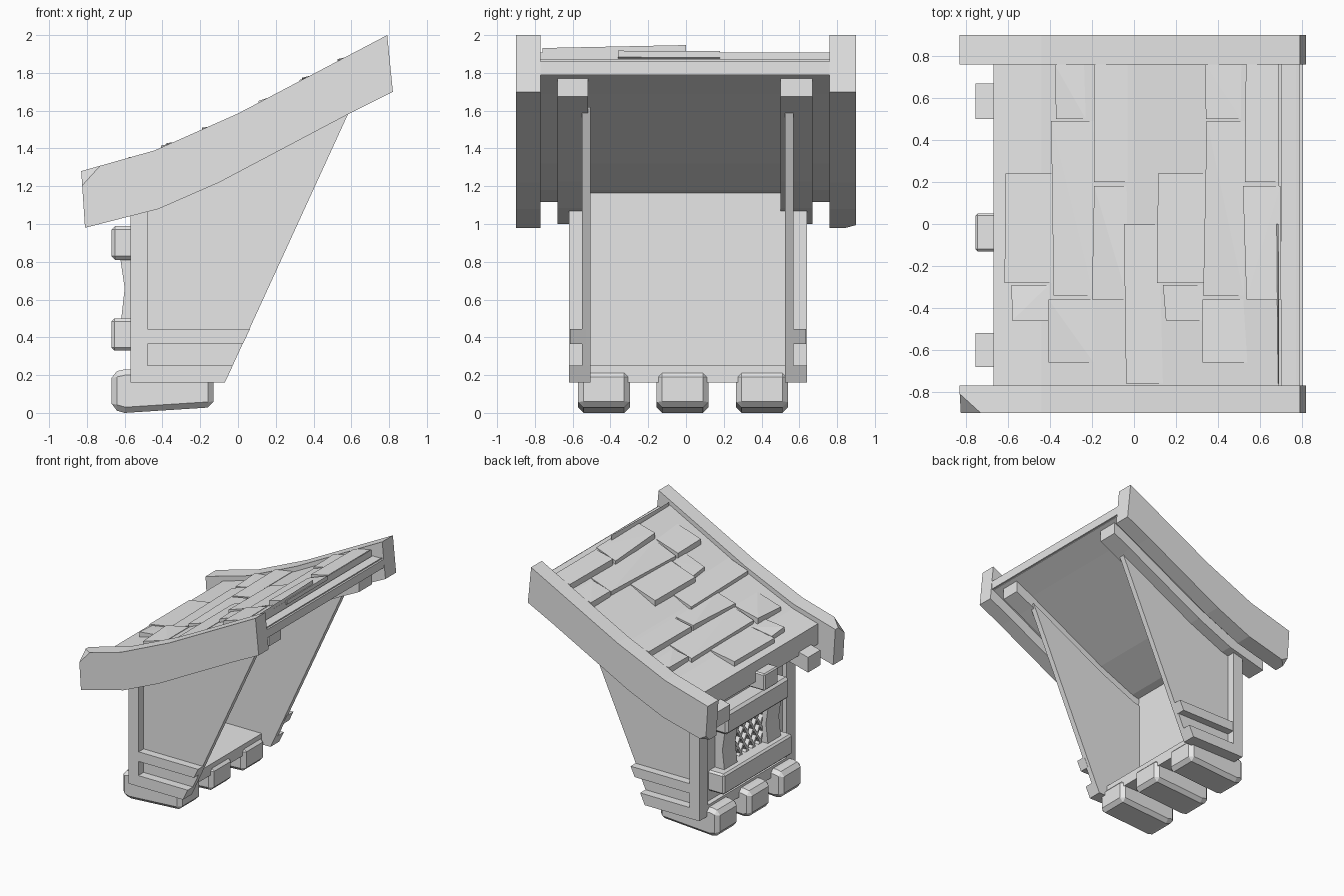
import bpy, bmesh, random
from mathutils import Vector, Matrix

random.seed(4)
if "Cube" in bpy.data.objects:
    bpy.data.objects.remove(bpy.data.objects["Cube"])

GREY = (0.8, 0.8, 0.8, 1)
mat = bpy.data.materials.new("plain_grey")
mat.use_nodes = True
mat.diffuse_color = GREY
mat.node_tree.nodes["Principled BSDF"].inputs["Base Color"].default_value = GREY

# Roof curve: upper and lower edges of the barge boards
TOP = [(-0.83, 1.28), (-0.44, 1.39), (0.0, 1.585), (0.79, 2.0)]
LOW = [(-0.81, 0.98), (-0.42, 1.08), (-0.1, 1.22), (0.6, 1.59), (0.82, 1.7)]
MID = 0.01


def height(curve, x):
    for (xa, za), (xb, zb) in zip(curve, curve[1:]):
        if x <= xb:
            break
    return za + (zb - za) * (x - xa) / (xb - xa)


def edge(curve, x0, x1, lift):
    xs = [x0] + [p[0] for p in curve if x0 < p[0] < x1] + [x1]
    return [(x, height(curve, x) + lift) for x in xs]


def finish(name, bm):
    bmesh.ops.recalc_face_normals(bm, faces=bm.faces)
    mesh = bpy.data.meshes.new(name)
    bm.to_mesh(mesh)
    bm.free()
    mesh.materials.append(mat)
    obj = bpy.data.objects.new(name, mesh)
    bpy.context.collection.objects.link(obj)
    return obj


def slice_off(bm, point, normal):
    geom = bm.verts[:] + bm.edges[:] + bm.faces[:]
    bmesh.ops.bisect_plane(bm, geom=geom, plane_co=point, plane_no=normal, clear_outer=True)
    bmesh.ops.holes_fill(bm, edges=[e for e in bm.edges if e.is_boundary])


def prism(name, outline, y0, y1, cuts=()):
    bm = bmesh.new()
    near = bm.faces.new([bm.verts.new((x, y0, z)) for x, z in outline])
    out = bmesh.ops.extrude_face_region(bm, geom=[near], use_keep_orig=True)
    verts = [v for v in out["geom"] if isinstance(v, bmesh.types.BMVert)]
    bmesh.ops.translate(bm, verts=verts, vec=(0, y1 - y0, 0))
    for point, normal in cuts:
        slice_off(bm, point, normal)
    return finish(name, bm)


def box(name, x0, x1, y0, y1, z0, z1, bevel=0):
    obj = prism(name, [(x0, z0), (x1, z0), (x1, z1), (x0, z1)], y0, y1)
    if bevel:
        mod = obj.modifiers.new("Bevel", "BEVEL")
        mod.width, mod.segments = bevel, 1
    return obj


def band(name, x0, x1, low, high, y0, y1, cuts=()):
    upper = edge(high[0], x0, x1, high[1])
    return prism(name, edge(low[0], x0, x1, low[1]) + upper[::-1], y0, y1, cuts)


# Barge boards, the front one with a chipped corner
barge = LOW + TOP[::-1]
prism("front_barge_board", barge, -0.9, -0.77,
      [(Vector((-0.73, -0.9, 1.308)), Vector((-0.55, -0.45, 0.5)))])
prism("back_barge_board", barge, 0.76, 0.9,
      [(Vector((-0.8, 0.9, 1.02)), Vector((-0.4, 0.6, -0.7)))])

# Roof deck, shingle bed and rafters
band("roof_deck", -0.67, 0.79, (LOW, 0.1), (TOP, -0.13), -0.77, 0.76)
box("ridge_trim", 0.7, 0.805, -0.77, 0.76, 1.79, 1.86)
band("shingle_bed", -0.67, 0.69, (TOP, -0.14), (TOP, -0.04), -0.77, 0.76)
for side, y0, y1 in (("front", -0.68, -0.52), ("back", 0.5, 0.67)):
    band(side + "_rafter", -0.755, 0.76, (LOW, 0.005), (LOW, 0.13), y0, y1)
box("middle_rafter_end", -0.755, -0.5, -0.13, 0.05, 1.06, 1.2, 0.01)

# Wedge shingles, thick at the downhill edge: x0, x1, y0, y1, thickness
TILES = [(-0.61, -0.38, -0.28, 0.24, 0.045), (-0.59, -0.40, -0.46, -0.29, 0.035),
         (-0.40, -0.20, -0.66, -0.36, 0.04), (-0.39, -0.20, -0.34, 0.49, 0.03),
         (-0.38, -0.23, 0.5, 0.76, 0.045), (-0.20, -0.03, -0.36, 0.18, 0.035),
         (-0.20, -0.03, 0.2, 0.76, 0.04), (-0.04, 0.13, -0.76, 0.0, 0.03)]
for shift in (0, 0.73):
    for i, (x0, x1, y0, y1, thick) in enumerate(TILES):
        x0, x1 = x0 + shift, min(x1 + shift, 0.69)
        bm = bmesh.new()
        for x, lift in ((x0, thick), (x1, 0.004)):
            for y in (y0, y1):
                px = x + random.uniform(-0.012, 0.012)
                base = height(TOP, px) - 0.04
                wobble = random.uniform(-0.008, 0.012) if lift > 0.01 else 0
                bm.verts.new((px, y, base - 0.03))
                bm.verts.new((px, y, base + lift + wobble))
        bmesh.ops.convex_hull(bm, input=bm.verts)
        finish("shingle", bm)

# Side walls with corner posts, base boards and ledges
def slope(z):
    return -0.07 + (z - 0.16) * 0.67 / 1.43


wall_top = edge(LOW, -0.52, 0.6, 0.03)[::-1]
for side, s in (("front", -1), ("back", 1)):
    def ys(inner, outer):
        return sorted((MID + s * inner, MID + s * outer))

    prism(side + "_side_wall", [(-0.52, 0.2), (slope(0.2), 0.2)] + wall_top, *ys(0.515, 0.56))
    prism(side + "_base_board",
          [(-0.57, 0.16), (slope(0.16), 0.16), (slope(0.25), 0.25), (-0.57, 0.25)], *ys(0.515, 0.63))
    prism(side + "_ledge",
          [(-0.57, 0.365), (slope(0.365), 0.365), (slope(0.445), 0.445), (-0.57, 0.445)], *ys(0.54, 0.625))
    box(side + "_corner_post", -0.57, -0.48, *ys(0.515, 0.63), 0.16, 1.12)

# Gable wall, floor and floor beams
box("window_wall", -0.53, -0.48, -0.51, 0.53, 0.16, 1.19)
box("sole_plate", -0.57, -0.48, -0.51, 0.53, 0.16, 0.25)
box("floor", -0.53, -0.15, -0.51, 0.53, 0.16, 0.25)
for y in (-0.435, -0.018, 0.402):
    beam = prism("floor_beam", [(-0.67, 0.02), (-0.6, 0.0), (-0.13, 0.03), (-0.13, 0.22),
                                (-0.6, 0.23), (-0.67, 0.215)], y - 0.138, y + 0.138)
    mod = beam.modifiers.new("Bevel", "BEVEL")
    mod.width, mod.segments = 0.03, 1

# Window: sill, head, waisted jambs and diamond lattice
box("window_sill", -0.67, -0.5, -0.44, 0.46, 0.33, 0.5, 0.015)
box("window_head", -0.67, -0.5, -0.4, 0.42, 0.81, 0.99, 0.02)
for s in (-1, 1):
    prism("window_jamb", [(-0.5, 0.48), (-0.62, 0.48), (-0.6, 0.66), (-0.625, 0.83), (-0.5, 0.83)],
          *sorted((MID + s * 0.2, MID + s * 0.37)))
for turn in (-1, 1):
    for step in range(-4, 5):
        bm = bmesh.new()
        place = (Matrix.Translation((-0.55, MID + step * 0.085, 0.655))
                 @ Matrix.Rotation(turn * 0.56, 4, 'X') @ Matrix.Diagonal((0.04, 0.018, 0.8, 1)))
        bmesh.ops.create_cube(bm, size=1, matrix=place)
        for axis, reach in ((Vector((0, 1, 0)), 0.21), (Vector((0, 0, 1)), 0.165)):
            for s in (-1, 1):
                slice_off(bm, Vector((-0.55, MID, 0.655)) + axis * s * reach, axis * s)
        if bm.faces:
            finish("lattice_bar", bm)
        else:
            bm.free()
